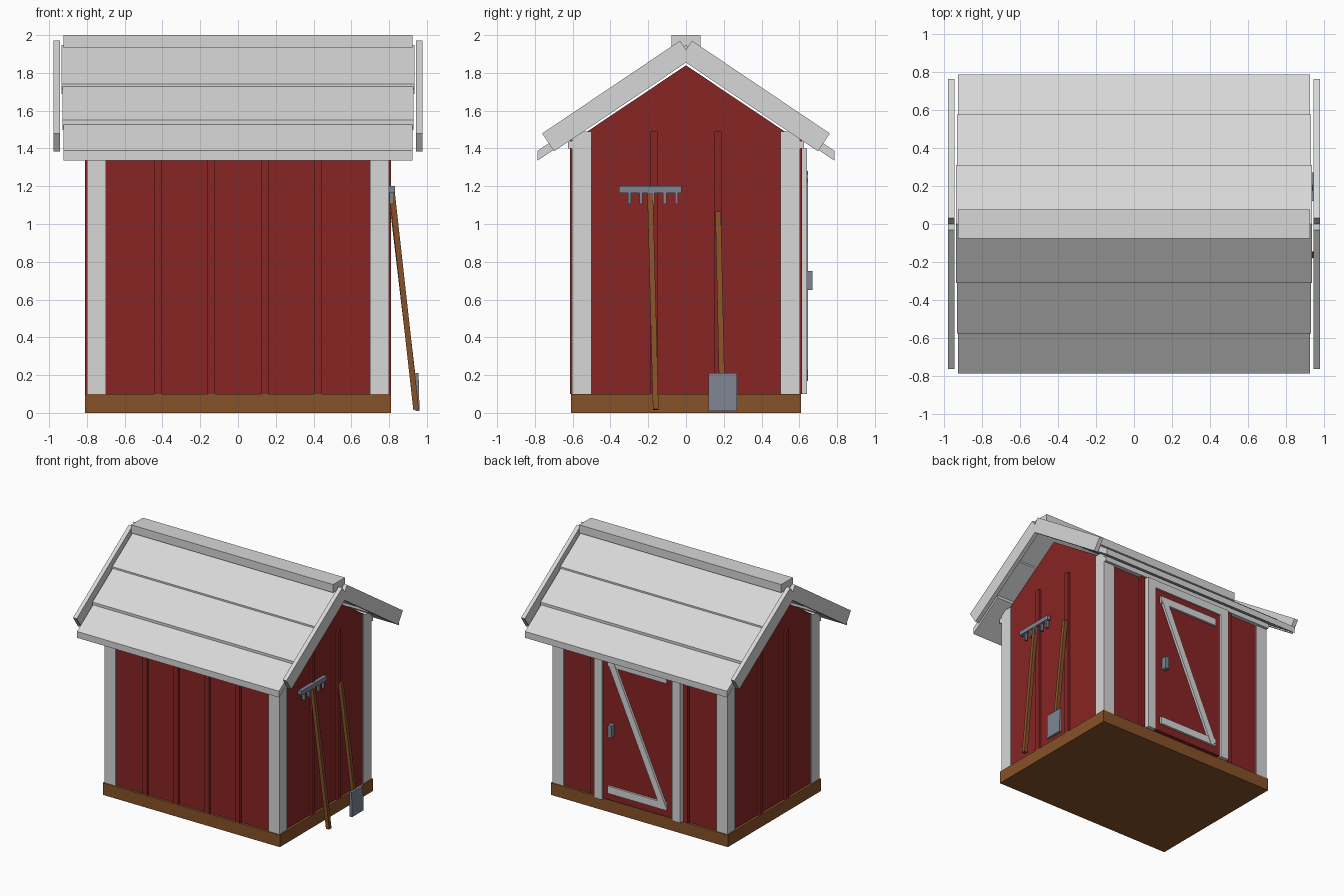
import bpy, bmesh
from math import atan2
from mathutils import Vector, Matrix

if "Cube" in bpy.data.objects:
    bpy.data.objects.remove(bpy.data.objects["Cube"], do_unlink=True)


def material(name, rgb):
    m = bpy.data.materials.new(name)
    m.use_nodes = True
    m.diffuse_color = (*rgb, 1)
    m.node_tree.nodes["Principled BSDF"].inputs["Base Color"].default_value = (*rgb, 1)
    return m


RED = material("barn red", (0.25, 0.018, 0.018))
WHITE = material("pale grey", (0.68, 0.68, 0.68))
WOOD = material("brown wood", (0.24, 0.085, 0.022))
METAL = material("blue grey metal", (0.21, 0.235, 0.29))


def finish(name, bm, mat):
    bmesh.ops.recalc_face_normals(bm, faces=bm.faces)
    mesh = bpy.data.meshes.new(name)
    bm.to_mesh(mesh)
    bm.free()
    mesh.materials.append(mat)
    ob = bpy.data.objects.new(name, mesh)
    bpy.context.collection.objects.link(ob)
    return ob


def box(name, mat, x, y, z):
    """Box from (low, high) ranges on each axis."""
    bm = bmesh.new()
    size = [b - a for a, b in (x, y, z)]
    mid = [(a + b) / 2 for a, b in (x, y, z)]
    bmesh.ops.create_cube(bm, size=1, matrix=Matrix.Translation(mid) @ Matrix.Diagonal((*size, 1)))
    return finish(name, bm, mat)


def extrude_x(name, mat, profile, x0, x1):
    """Extrude a (y, z) outline along x."""
    bm = bmesh.new()
    face = bm.faces.new([bm.verts.new((x0, y, z)) for y, z in profile])
    new = bmesh.ops.extrude_face_region(bm, geom=[face])["geom"]
    bmesh.ops.translate(bm, vec=(x1 - x0, 0, 0), verts=[v for v in new if isinstance(v, bmesh.types.BMVert)])
    return finish(name, bm, mat)


def bar(name, mat, start, end, width, depth):
    """Square-ended bar between two points."""
    a, b = Vector(start), Vector(end)
    d = b - a
    rot = Matrix.Rotation(atan2(d.x, d.z), 4, "Y") @ Matrix.Rotation(
        -atan2(d.y, Vector((d.x, 0, d.z)).length), 4, "X")
    bm = bmesh.new()
    bmesh.ops.create_cube(bm, size=1, matrix=Matrix.Translation((a + b) / 2) @ rot
                          @ Matrix.Diagonal((width, depth, d.length, 1)))
    return finish(name, bm, mat)


# Base and walls with gables
box("base", WOOD, (-0.81, 0.81), (-0.61, 0.61), (0, 0.1))
extrude_x("walls", RED, [(-0.59, 0.1), (0.59, 0.1), (0.59, 1.445), (0, 1.84), (-0.59, 1.445)], -0.79, 0.79)

# Corner trim, wrapped around each corner
for sx in (-1, 1):
    for sy in (-1, 1):
        box("corner_trim", WHITE, sorted((sx * 0.7, sx * 0.8)), sorted((sy * 0.5, sy * 0.603)), (0.1, 1.49))

# Battens on all walls
for x in (-0.425, -0.142, 0.142, 0.425):
    box("front_batten", RED, (x - 0.02, x + 0.02), (-0.613, -0.58), (0.1, 1.45))
for x in (-0.425, 0.425):
    box("back_batten", RED, (x - 0.02, x + 0.02), (0.58, 0.613), (0.1, 1.45))
for sx in (-1, 1):
    for y in (-0.17, 0.17):
        box("side_batten", RED, sorted((sx * 0.78, sx * 0.81)), (y - 0.019, y + 0.019), (0.1, 1.49))

# Eave trim
for sy in (-1, 1):
    box("eave_trim", WHITE, (-0.8, 0.8), sorted((sy * 0.58, sy * 0.625)), (1.4, 1.44))

# Back door with frame and diagonal brace
box("door", RED, (-0.32, 0.32), (0.58, 0.625), (0.11, 1.34))
for sx in (-1, 1):
    box("door_jamb", WHITE, sorted((sx * 0.32, sx * 0.395)), (0.58, 0.64), (0.1, 1.4))
box("door_header", WHITE, (-0.395, 0.395), (0.58, 0.638), (1.335, 1.4))
for z in (0.2, 1.25):
    box("door_rail", WHITE, (-0.27, 0.27), (0.62, 0.642), (z - 0.03, z + 0.03))
bar("door_brace", WHITE, (0.245, 0.633, 1.27), (-0.245, 0.633, 0.18), 0.055, 0.024)
box("door_handle", METAL, (0.215, 0.25), (0.62, 0.67), (0.65, 0.75))

# Lapped roof boards: (lower y, upper y, top z at lower edge, half width)
SLOPE = 0.667
for sy in (-1, 1):
    for y0, y1, z, hw in ((0.785, 0.5, 1.388, 0.925), (0.575, 0.24, 1.55, 0.93), (0.31, 0, 1.74, 0.935)):
        z1 = z + (y0 - y1) * SLOPE
        extrude_x("roof_board", WHITE,
                  [(sy * y0, z), (sy * y1, z1), (sy * y1, z1 - 0.052), (sy * y0, z - 0.052)], -hw, hw)
box("ridge_cap", WHITE, (-0.925, 0.925), (-0.077, 0.077), (1.933, 2.0))

# Barge boards on the gable ends
for sx in (-1, 1):
    for sy in (-1, 1):
        bar("barge_board", WHITE, (sx * 0.96, sy * 0.73, 1.432), (sx * 0.96, 0, 1.923), 0.034, 0.114)

# Rake leaning on the left wall
bar("rake_handle", WOOD, (0.943, -0.16, 0.018), (0.815, -0.19, 1.17), 0.03, 0.03)
box("rake_head", METAL, (0.8, 0.832), (-0.355, -0.025), (1.165, 1.2))
for i in range(5):
    y = -0.3 + i * 0.0625
    box("rake_tooth", METAL, (0.803, 0.827), (y - 0.008, y + 0.008), (1.105, 1.17))

# Shovel leaning beside it
bar("shovel_handle", WOOD, (0.93, 0.19, 0.15), (0.822, 0.17, 1.065), 0.03, 0.03)
bar("shovel_blade", METAL, (0.95, 0.195, 0.01), (0.945, 0.195, 0.21), 0.022, 0.15)
